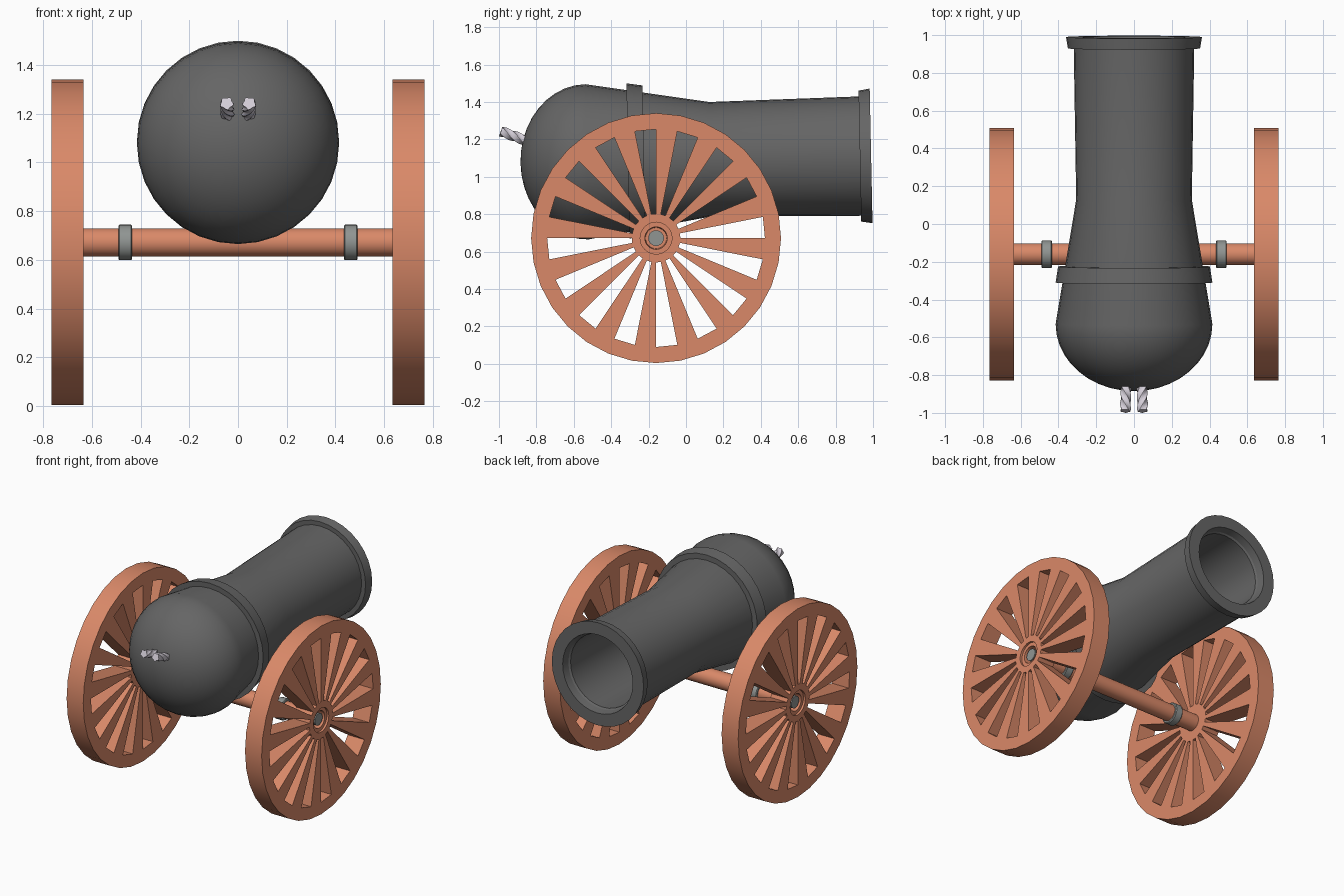
import bpy, bmesh
from math import sin, cos, pi, radians
from mathutils import Vector

if "Cube" in bpy.data.objects:
    bpy.data.objects.remove(bpy.data.objects["Cube"])

AXLE = (0, -0.16, 0.672)
BARREL = (0, -0.53, 1.08)
TILT = radians(1.2)


def material(name, rgb):
    m = bpy.data.materials.new(name)
    m.diffuse_color = (*rgb, 1)
    m.use_nodes = True
    m.node_tree.nodes["Principled BSDF"].inputs["Base Color"].default_value = m.diffuse_color
    return m


iron = material("dark_iron", (0.13, 0.13, 0.13))
steel = material("grey_steel", (0.28, 0.30, 0.29))
wood = material("red_wood", (0.70, 0.25, 0.14))
cord = material("pale_cord", (0.66, 0.62, 0.69))


def finish(name, bm, mat, loc=(0, 0, 0), rot_x=0, mirror=False, angle=30):
    bmesh.ops.remove_doubles(bm, verts=bm.verts, dist=1e-5)
    bmesh.ops.recalc_face_normals(bm, faces=bm.faces)
    me = bpy.data.meshes.new(name)
    bm.to_mesh(me)
    bm.free()
    me.materials.append(mat)
    ob = bpy.data.objects.new(name, me)
    bpy.context.collection.objects.link(ob)
    ob.location = loc
    ob.rotation_euler.x = rot_x
    bpy.ops.object.select_all(action='DESELECT')
    ob.select_set(True)
    bpy.context.view_layer.objects.active = ob
    bpy.ops.object.shade_smooth_by_angle(angle=radians(angle))
    if mirror:
        ob.modifiers.new("mirror", 'MIRROR').use_mirror_merge = False
    return ob


def lathe(name, profile, mat, axis='y', n=32, closed=False, **kw):
    """Turn (distance along axis, radius) points round the local x or y axis."""
    bm = bmesh.new()
    rings = []
    for t, r in profile:
        ring = []
        for i in range(n):
            a, b = r * cos(2 * pi * i / n), r * sin(2 * pi * i / n)
            ring.append(bm.verts.new((t, a, b) if axis == 'x' else (a, t, b)))
        rings.append(ring)
    pairs = list(zip(rings, rings[1:]))
    if closed:
        pairs.append((rings[-1], rings[0]))
    for p, q in pairs:
        for i in range(n):
            j = (i + 1) % n
            bm.faces.new((p[i], p[j], q[j], q[i]))
    return finish(name, bm, mat, **kw)


# Barrel: rounded breech, waist, muzzle flange and hollow bore
breech = [(-0.355 * cos(pi / 2 * i / 10), 0.415 * sin(pi / 2 * i / 10)) for i in range(11)]
tube = [(0.66, 0.306), (1.46, 0.319), (1.46, 0.35), (1.52, 0.36), (1.52, 0.275),
        (1.47, 0.265), (1.46, 0.255), (0.55, 0.25), (0.55, 0)]
lathe("barrel", breech + tube, iron, loc=BARREL, rot_x=TILT)

# Raised band round the breech
lathe("breech_band", [(0.22, 0.36), (0.22, 0.415), (0.305, 0.402), (0.305, 0.35)],
      iron, closed=True, loc=BARREL, rot_x=TILT)


# Wheels: rim, 16 tapering spokes and hub cut from one flat disc
def wheel(x0, x1, n=32):
    bm = bmesh.new()
    rings = [[bm.verts.new((x0, r * cos(2 * pi * i / n), r * sin(2 * pi * i / n)))
              for i in range(n)] for r in (0.085, 0.13, 0.582, 0.668)]
    for k in range(3):
        for i in range(n):
            if k == 1 and i % 2 == 0:
                continue  # gap between spokes
            j = (i + 1) % n
            bm.faces.new((rings[k][i], rings[k + 1][i], rings[k + 1][j], rings[k][j]))
    ext = bmesh.ops.extrude_face_region(bm, geom=bm.faces[:], use_keep_orig=True)
    moved = [v for v in ext["geom"] if isinstance(v, bmesh.types.BMVert)]
    bmesh.ops.translate(bm, verts=moved, vec=(x1 - x0, 0, 0))
    finish("wheels", bm, wood, loc=AXLE, mirror=True, angle=20)


wheel(0.635, 0.765)

# Recessed hub bushings and axle ends
lathe("hub_bushings", [(0.635, 0.055), (0.635, 0.086), (0.75, 0.086), (0.75, 0.06)],
      wood, 'x', closed=True, loc=AXLE, mirror=True)
lathe("axle_ends", [(0.60, 0), (0.60, 0.042), (0.745, 0.042), (0.745, 0)],
      steel, 'x', n=24, loc=AXLE, mirror=True)

# Axle with two clamps
lathe("axle", [(-0.66, 0), (-0.66, 0.058), (0.66, 0.058), (0.66, 0)], wood, 'x', n=24, loc=AXLE)
lathe("axle_clamps", [(0.434, 0.055), (0.434, 0.068), (0.439, 0.073), (0.486, 0.073),
                      (0.491, 0.068), (0.491, 0.055)],
      steel, 'x', n=24, closed=True, loc=AXLE, mirror=True)

# Pair of twisted fuse cords on the breech
bm = bmesh.new()
base, tip = Vector((0.042, -0.85, 1.192)), Vector((0.046, -0.99, 1.243))
d = (tip - base).normalized()
u = d.cross(Vector((1, 0, 0))).normalized()
w = d.cross(u)
rings = []
for s in range(15):
    ring = []
    for i in range(20):
        a = 2 * pi * i / 20
        r = 0.0255 + 0.0035 * cos(5 * a)
        a += s * 0.22
        ring.append(bm.verts.new(base.lerp(tip, s / 14) + r * (cos(a) * u + sin(a) * w)))
    rings.append(ring)
for p, q in zip(rings, rings[1:]):
    for i in range(20):
        j = (i + 1) % 20
        bm.faces.new((p[i], p[j], q[j], q[i]))
bm.faces.new(rings[0])
bm.faces.new(rings[-1])
finish("fuse_cords", bm, cord, mirror=True, angle=40)
